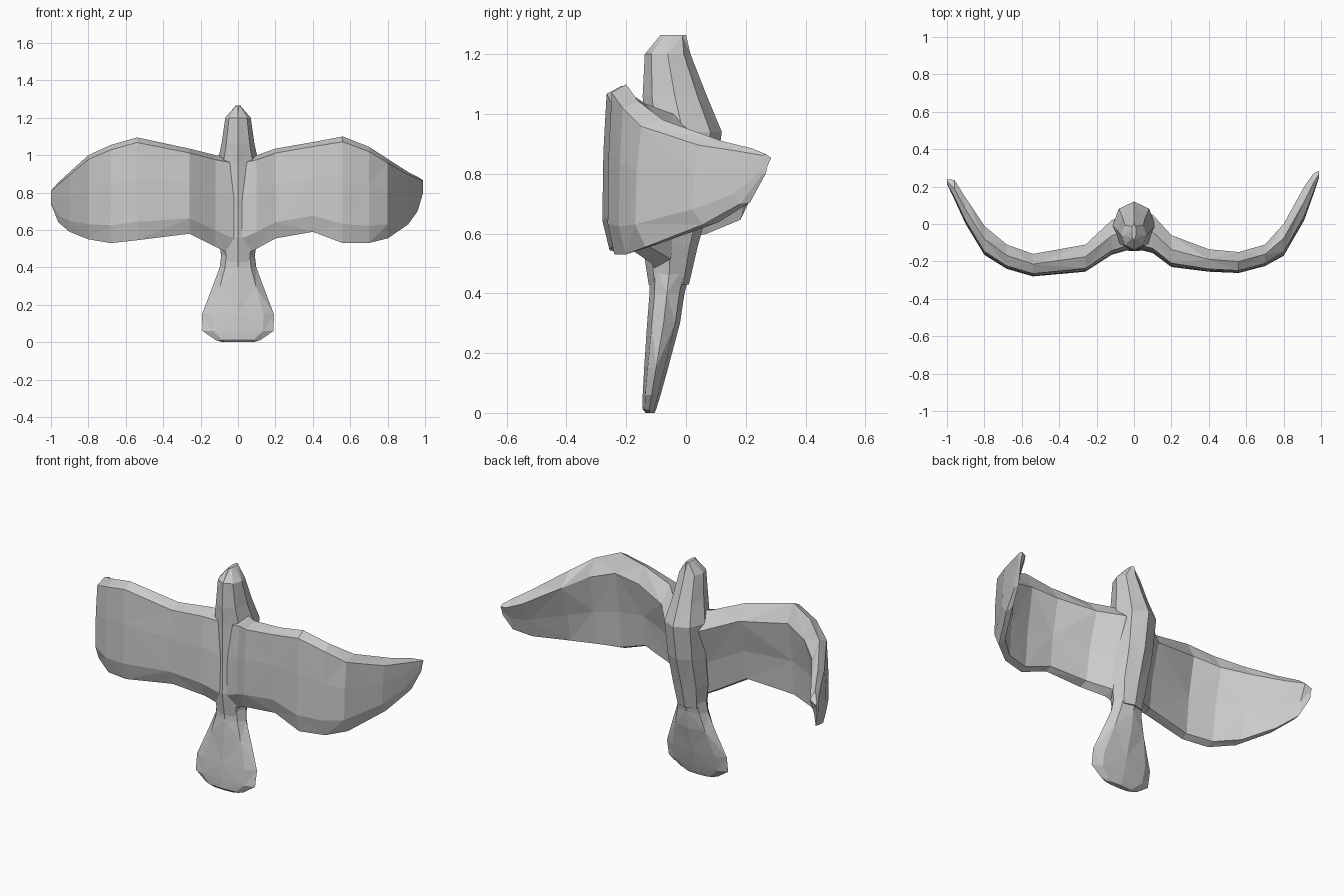
import bpy, bmesh
from math import cos, sin, pi


def loft(name, rings):
    """Skin a list of equal-length point rings into a closed faceted mesh."""
    bm = bmesh.new()
    loops = [[bm.verts.new(p) for p in ring] for ring in rings]
    n = len(loops[0])
    for i, (a, b) in enumerate(zip(loops, loops[1:])):
        for j in range(n):
            k = (j + 1) % n
            # alternate the diagonals for an irregular faceted surface
            if (i + j) % 2:
                bm.faces.new((a[j], a[k], b[k]))
                bm.faces.new((a[j], b[k], b[j]))
            else:
                bm.faces.new((a[j], a[k], b[j]))
                bm.faces.new((a[k], b[k], b[j]))
    bm.faces.new(loops[0][::-1])
    bm.faces.new(loops[-1])
    bmesh.ops.recalc_face_normals(bm, faces=bm.faces[:])
    mesh = bpy.data.meshes.new(name)
    bm.to_mesh(mesh)
    bm.free()
    obj = bpy.data.objects.new(name, mesh)
    bpy.context.collection.objects.link(obj)
    return obj


def body_ring(z, half_x, front, back, cx=0.0):
    mid, half_y = (front + back) / 2, (back - front) / 2
    ring = []
    for i in range(8):
        a = 2 * pi * i / 8
        s, c = sin(a), cos(a)
        ring.append((cx + half_x * c, mid + half_y * s, z))
    return ring


# wing cross-section: (depth front to back, height), thick at the leading top edge
WING_SECTION = [(0.55, 1.0), (0.12, 0.95), (0.03, 0.6), (0.0, 0.18),
                (0.2, 0.0), (0.5, 0.03), (0.65, 0.4), (1.0, 0.82)]


def wing_ring(x, bottom, top, front, back):
    return [(x, front + u * (back - front), bottom + v * (top - bottom))
            for u, v in WING_SECTION]


# head and torso: z, half width, front y, back y
torso = [(1.265, 0.012, -0.085, 0.0), (1.2, 0.068, -0.138, 0.015),
         (1.06, 0.088, -0.145, 0.07), (0.94, 0.115, -0.14, 0.12),
         (0.74, 0.11, -0.14, 0.09), (0.56, 0.105, -0.145, 0.04),
         (0.43, 0.085, -0.125, 0.01)]
loft("head_and_torso", [body_ring(*r) for r in torso])

# fan tail, widening then rounded at the bottom
tail = [(0.5, 0.085, -0.125, 0.02), (0.4, 0.098, -0.122, -0.005),
        (0.3, 0.135, -0.13, -0.02), (0.15, 0.192, -0.14, -0.06),
        (0.06, 0.19, -0.145, -0.085), (0.012, 0.12, -0.145, -0.1),
        (0.0, 0.085, -0.135, -0.105)]
loft("tail", [body_ring(*r) for r in tail])

# curved wings, slightly different on each side: x, bottom, top, front y, back y
right = [(0.0, 0.45, 0.98, -0.13, 0.07), (0.1, 0.5, 1.0, -0.155, 0.05),
         (0.2, 0.555, 1.035, -0.23, -0.06), (0.4, 0.59, 1.07, -0.255, -0.135),
         (0.56, 0.53, 1.1, -0.262, -0.15), (0.7, 0.53, 1.045, -0.225, -0.11),
         (0.8, 0.555, 0.98, -0.17, 0.0), (0.91, 0.63, 0.91, 0.02, 0.2),
         (0.96, 0.7, 0.885, 0.16, 0.27), (0.99, 0.8, 0.865, 0.25, 0.285)]
left = [(0.0, 0.45, 0.98, -0.13, 0.07), (-0.12, 0.51, 1.0, -0.165, 0.02),
        (-0.26, 0.58, 1.035, -0.255, -0.11), (-0.54, 0.545, 1.095, -0.28, -0.16),
        (-0.68, 0.53, 1.055, -0.24, -0.11), (-0.8, 0.55, 1.0, -0.165, -0.01),
        (-0.9, 0.59, 0.91, 0.0, 0.14), (-0.96, 0.64, 0.855, 0.13, 0.235),
        (-1.0, 0.74, 0.81, 0.215, 0.24)]
for name, rows in (("right_wing", right), ("left_wing", left)):
    loft(name, [wing_ring(*r) for r in rows])
